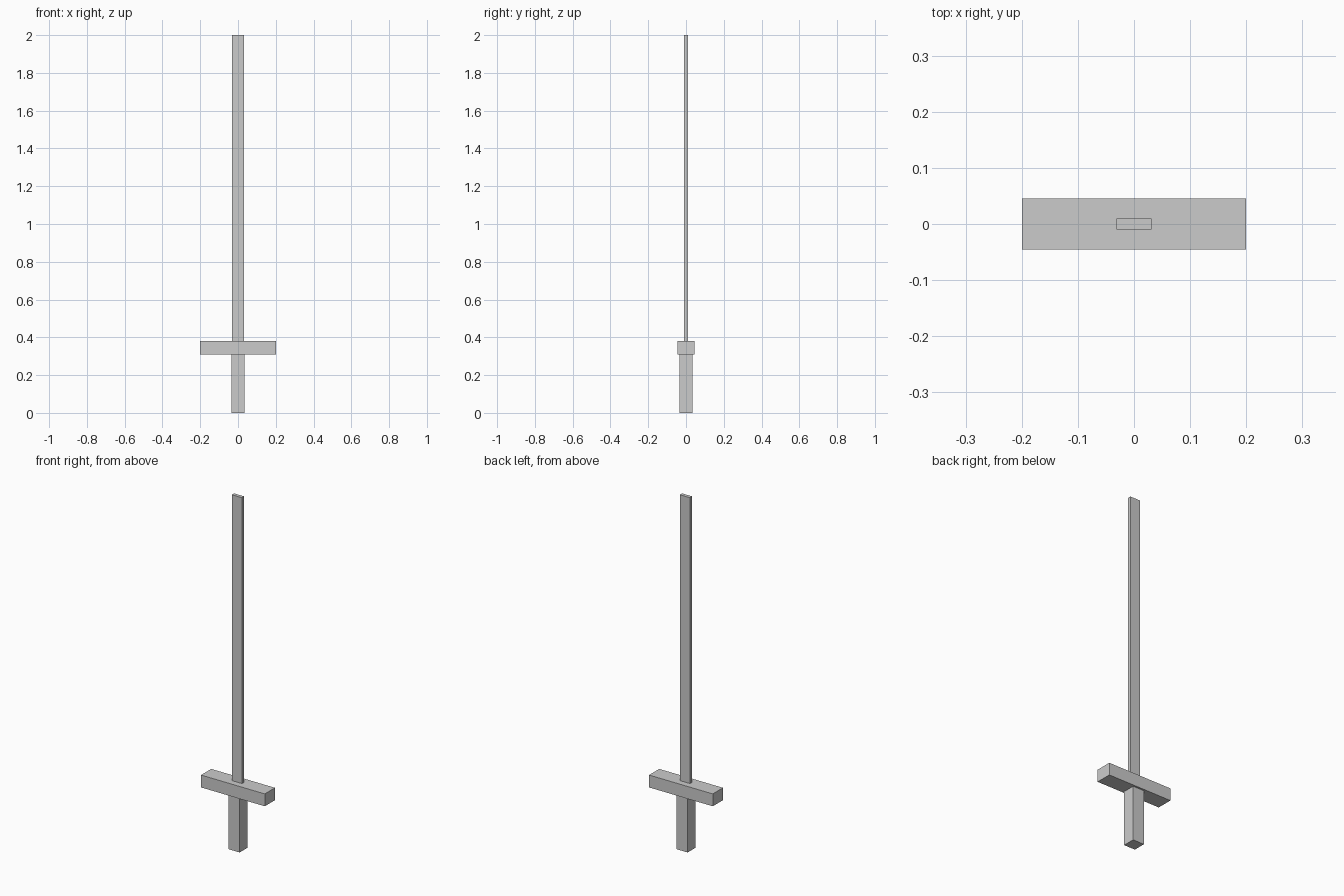
import bpy

if "Cube" in bpy.data.objects:
    bpy.data.objects.remove(bpy.data.objects["Cube"])


def box(name, width, depth, z0, z1):
    """Flat-faced box centred on the z axis, spanning z0 to z1."""
    bpy.ops.mesh.primitive_cube_add(size=1, location=(0, 0, (z0 + z1) / 2))
    ob = bpy.context.object
    ob.name = name
    ob.scale = (width, depth, z1 - z0)
    bpy.ops.object.transform_apply(location=False, rotation=False, scale=True)
    return ob


GRIP_TOP, GUARD_TOP, TIP = 0.31, 0.38, 2.0

# Square grip, wide crossguard, thin flat blade
box("grip", 0.07, 0.07, 0.0, GRIP_TOP)
box("crossguard", 0.40, 0.091, GRIP_TOP, GUARD_TOP)
box("blade", 0.063, 0.02, GUARD_TOP, TIP)
